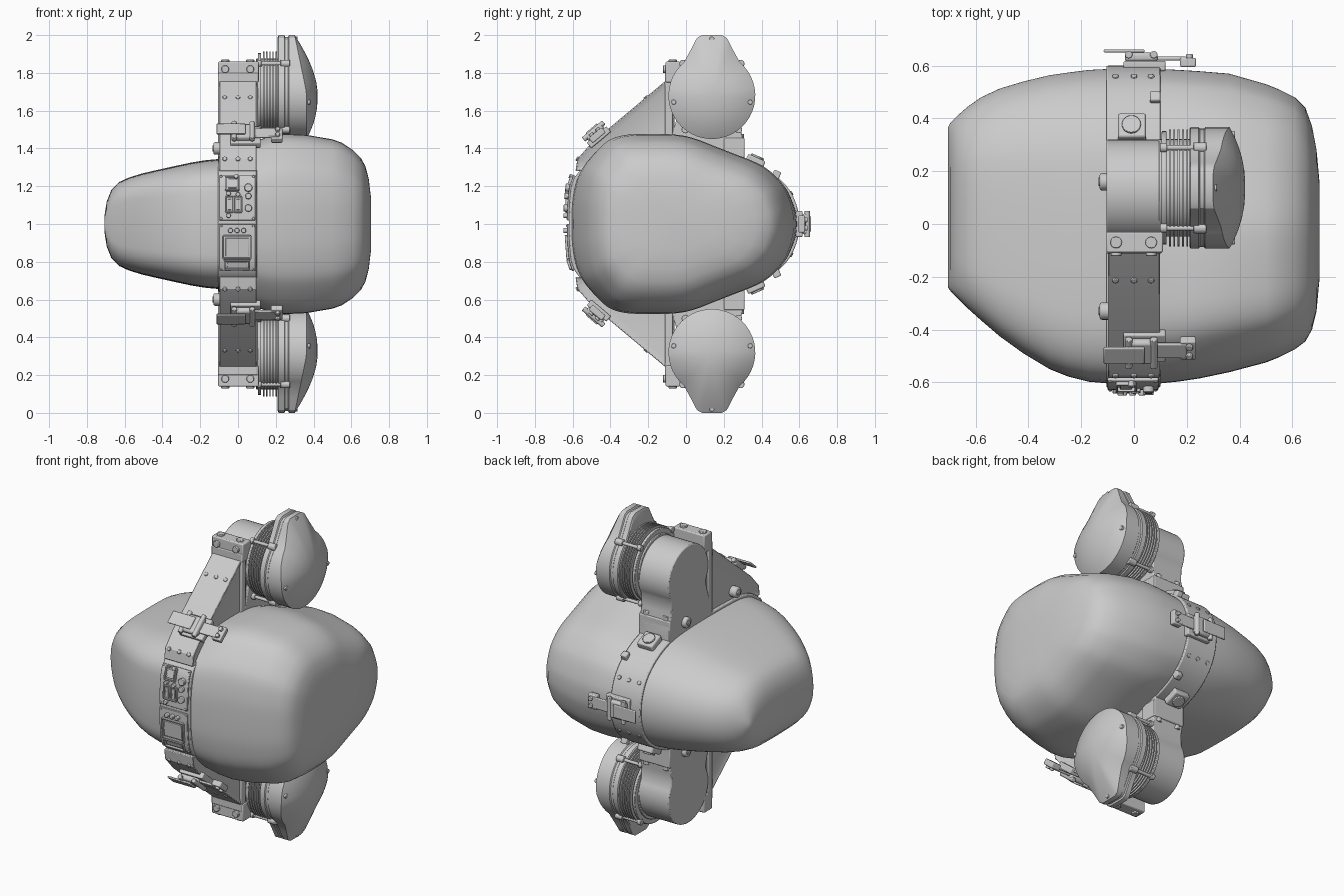
import bpy, bmesh
from math import sin, cos, pi, radians, atan2, hypot
from mathutils import Vector, Matrix
from mathutils.geometry import intersect_point_line

if "Cube" in bpy.data.objects:
    bpy.data.objects.remove(bpy.data.objects["Cube"])

I = Matrix()


def add(name, bm, M=I, bevel=0, angle=32):
    bm.transform(M)
    bmesh.ops.recalc_face_normals(bm, faces=bm.faces)
    me = bpy.data.meshes.new(name)
    bm.to_mesh(me)
    bm.free()
    me.shade_smooth()
    me.set_sharp_from_angle(angle=radians(angle))
    ob = bpy.data.objects.new(name, me)
    bpy.context.collection.objects.link(ob)
    if bevel:
        m = ob.modifiers.new("bevel", 'BEVEL')
        m.width, m.segments, m.limit_method = bevel, 2, 'ANGLE'
        m.angle_limit = radians(40)
    return ob


def box(name, x, y, z, M=I, bevel=.006):
    """Box from three (min, max) ranges."""
    bm = bmesh.new()
    bmesh.ops.create_cube(bm, size=1)
    for v in bm.verts:
        v.co = [(r[0] + r[1]) / 2 + c * (r[1] - r[0]) for r, c in zip((x, y, z), v.co)]
    return add(name, bm, M, bevel)


def cyl(name, loc, r, depth, axis='z', M=I, n=20, bevel=.003):
    bm = bmesh.new()
    bmesh.ops.create_cone(bm, segments=n, radius1=r, radius2=r, depth=depth, cap_ends=True)
    R = {'z': I, 'x': Matrix.Rotation(pi / 2, 4, 'Y'), 'y': Matrix.Rotation(pi / 2, 4, 'X')}[axis]
    return add(name, bm, M @ Matrix.Translation(loc) @ R, bevel)


def loft(name, rings, bevel=0, inset=None, angle=32):
    bm = bmesh.new()
    vs = [[bm.verts.new(p) for p in r] for r in rings]
    n = len(vs[0])
    for a, b in zip(vs, vs[1:]):
        for i in range(n):
            bm.faces.new((a[i], a[(i + 1) % n], b[(i + 1) % n], b[i]))
    caps = [bm.faces.new(vs[0]), bm.faces.new(vs[-1])]
    if inset:
        bmesh.ops.recalc_face_normals(bm, faces=bm.faces)
        bmesh.ops.inset_individual(bm, faces=caps, thickness=inset, depth=-.012)
    return add(name, bm, I, bevel, angle)


def prism(name, pts, x0, x1, bevel=0, inset=None):
    return loft(name, [[(x, y, z) for y, z in pts] for x in (x0, x1)], bevel, inset)


def outline(half, cut):
    """Mirror half an outline about z = 0, round its corners, normalise it."""
    p = half + [(y, -z) for y, z in reversed(half)]
    for c in (cut, .25, .25):
        p = [(a[0] * k + b[0] * (1 - k), a[1] * k + b[1] * (1 - k))
             for a, b in zip(p, p[1:] + p[:1]) for k in (1 - c, c)]
    lo, hi, top = min(q[0] for q in p), max(q[0] for q in p), max(q[1] for q in p)
    return [((y - lo) / (hi - lo), z / top) for y, z in p]


egg = outline([(-.62, .13), (-.585, .30), (-.45, .45), (-.34, .485), (-.02, .485), (.2, .40), (.43, .315),
               (.55, .2), (.60, .06)], .2)
loaf = outline([(-.62, .1), (-.60, .26), (-.47, .345), (-.25, .36), (.2, .36), (.38, .32), (.53, .22), (.60, .08)], .25)


def section(shape, y0, y1, zh):
    return [(y0 + u * (y1 - y0), 1 + w * zh) for u, w in shape]


def pod(name, shape, stations):
    loft(name, [[(x, y, z) for y, z in section(shape, a, b, h)] for x, a, b, h in stations])


# Two body pods: tall one on the right, flatter tapering one on the left
pod("right_pod", egg, [(.09, -.605, .588, .44), (.17, -.597, .584, .465), (.25, -.585, .579, .477),
                       (.36, -.562, .57, .472), (.5, -.525, .53, .448), (.55, -.505, .51, .43), (.61, -.475, .48, .39),
                       (.65, -.445, .44, .35), (.675, -.40, .37, .305), (.692, -.33, .28, .24), (.704, -.2, .15, .14)])
pod("left_pod", loaf, [(-.09, -.605, .588, .345), (-.17, -.598, .584, .338), (-.25, -.578, .574, .325),
                       (-.32, -.55, .564, .31), (-.42, -.49, .54, .288), (-.51, -.425, .513, .267),
                       (-.58, -.365, .48, .245), (-.63, -.32, .445, .222), (-.67, -.28, .41, .182),
                       (-.695, -.255, .385, .12), (-.706, -.24, .365, .05)])

# Centre band between the pods
band = section(loaf, -.62, .6, .36)
prism("centre_band", band, -.105, .1, .006)


def near(y, z):
    """Frame on the band surface: local z points outwards."""
    p, best = Vector((y, z, 0)), None
    for a, b in zip(band, band[1:] + band[:1]):
        a, b = Vector((*a, 0)), Vector((*b, 0))
        q, t = intersect_point_line(p, a, b)
        q = a.lerp(b, min(1, max(0, t)))
        if best is None or (q - p).length < best[0]:
            d = (b - a).normalized()
            nrm = Vector((d.y, -d.x))
            if nrm.dot(Vector((q.x + .02, q.y - 1))) < 0:
                nrm = -nrm
            best = ((q - p).length, q, nrm)
    _, q, nrm = best
    return Matrix.Translation((0, q.x, q.y)) @ Matrix.Rotation(atan2(-nrm.x, nrm.y), 4, 'X')


def strip(name, x0, x1, z0, z1, d):
    """Curved panel lying on the front of the band."""
    ms = [near(-.66, z0 + (z1 - z0) * i / 10) for i in range(11)]
    pts = [m @ Vector((0, 0, d)) for m in ms] + [m @ Vector((0, 0, -.02)) for m in reversed(ms)]
    prism(name, [(p.y, p.z) for p in pts], x0, x1, .003)


def rivets(M):
    for x in (-.07, 0, .065):
        cyl("rivet", (x, 0, 0), .012, .012, M=M)


def frame(name, x, w, h, z, t=.008):
    """Raised rectangular rim with a plate inside it."""
    M = near(-.66, z)
    for s in (-1, 1):
        box(name + "_side", (x + s * w / 2 - t / 2, x + s * w / 2 + t / 2), (-h / 2, h / 2), (-.01, .022), M, .002)
        box(name + "_edge", (x - w / 2, x + w / 2), (s * h / 2 - t / 2, s * h / 2 + t / 2), (-.01, .022), M, .002)
    box(name + "_plate", (x - w / 2 + .012, x + w / 2 - .012), (-h / 2 + .012, h / 2 - .012), (-.01, .016), M, .002)


# Front control panels, ports, buttons and display
strip("port_panel", -.1, .092, 1.02, 1.3, .01)
strip("display_panel", -.1, .092, .715, 1.0, .01)
frame("network_port", -.03, .07, .075, 1.23)
for x in (-.045, 0):
    frame("data_port", x, .042, .08, 1.105)
frame("display", -.005, .145, .12, .875)
frame("slot", -.005, .13, .05, .77)
for x, z, r in ((.055, 1.2, .021), (.055, 1.15, .016), (.055, 1.085, .019), (-.01, 1.285, .012), (-.05, 1.165, .012),
                (0, 1.16, .012), (-.05, 1.045, .012), (-.04, .965, .013), (-.005, .965, .013), (.03, .965, .013)):
    cyl("button", (x, 0, .015), r, .03, M=near(-.66, z))
for z in (1.03, 1.29, .73, .99):
    for x in (-.09, .082):
        cyl("panel_screw", (x, 0, .01), .007, .008, M=near(-.66, z))


def clip(M):
    """Toggle latch: base, body, lever, pins and a hooked arm."""
    box("clip_base", (-.04, .12), (-.068, .068), (-.02, .018), M)
    box("clip_body", (-.035, .09), (-.055, .055), (.015, .05), M, .012)
    box("clip_lever", (-.115, .04), (-.04, .04), (.05, .062), M, .005)
    for x in (-.02, .075):
        cyl("clip_pin", (x, 0, .042), .014, .14, 'y', M)
    box("clip_arm", (.07, .2), (-.035, .035), (.02, .034), M, .005)
    box("clip_hook", (.175, .235), (-.045, .045), (-.005, .03), M)
    for s in (-1, 1):
        cyl("clip_screw", (.21, s * .022, .034), .013, .02, M=M)


clip(near(.7, 1.0))
before = set(bpy.context.collection.objects)

# ---- Upper assembly (mirrored to the underside afterwards) ----
# Sloped front strut with recessed sides
prism("strut", [(-.585, 1.28), (-.575, 1.345), (-.5, 1.43), (-.1, 1.765), (-.06, 1.765), (-.06, 1.32), (-.3, 1.3)],
      -.1, .1, .005, .035)
slope = Matrix.Rotation(radians(40), 4, 'X')
rivets(Matrix.Translation((0, -.213, 1.67)) @ slope)
clip(Matrix.Translation((0, -.462, 1.46)) @ slope)
rivets(Matrix.Translation((0, -.575, 1.345)) @ Matrix.Rotation(radians(60), 4, 'X'))
rivets(near(.57, 1.17))
for y in (-.33, .16):
    cyl("side_boss", (-.105, y, 1.4), .033, .05, 'x', bevel=.008)
    cyl("side_boss_pin", (-.128, y, 1.4), .016, .014, 'x')

# Motor housing, flange and feet
arc = [(.125 + .195 * cos(a * pi / 24), 1.67 + .19 * sin(a * pi / 24)) for a in range(-4, 29)]
prism("motor_housing", arc + [(-.06, 1.52), (-.09, 1.42), (-.09, 1.3), (.31, 1.3), (.31, 1.42), (.29, 1.5)],
      -.105, .105, .006)
box("mount_flange", (-.105, .11), (-.108, -.03), (1.75, 1.86))
box("mount_plate", (-.105, .105), (-.112, -.07), (1.32, 1.8))
box("rear_foot", (-.105, .11), (.2, .31), (1.35, 1.455))
for x in (-.068, .065):
    cyl("flange_bolt", (x, -.07, 1.86), .022, .02)
    cyl("flange_bolt", (x, -.112, 1.82), .02, .02, 'y')
    cyl("foot_bolt", (x, .285, 1.46), .022, .035)

# Cooling fins
cyl("fin_core", (.16, .137, 1.69), .185, .13, 'x', n=48)
cyl("fin_backplate", (.114, .137, 1.69), .215, .018, 'x', n=48)
for i in range(5):
    cyl("cooling_fin", (.136 + i * .0165, .137, 1.69), .222, .007, 'x', n=56, bevel=0)

# Domed pear-shaped cover
pear = [(.137 + .23 * cos(radians(a)), 1.68 + .23 * sin(radians(a))) for a in range(130, 411, 8)]
pear += [(.25, 1.92), (.232, 1.955), (.216, 1.985), (.19, 2.0), (.137, 2.0), (.085, 2.0), (.058, 1.985),
         (.042, 1.955), (.024, 1.92)]


def ring(s, dome):
    """Scaled cover outline, turning circular towards the middle of the dome."""
    out = []
    for y, z in pear:
        dy, dz = y - .137, z - 1.68
        r = hypot(dy, dz)
        x = dome
        if dome is None:
            edge = .362 - .062 * min(1, max(0, (z - 1.7) / .3))
            x = .422 - (.422 - edge) * s ** 2.2
        k = s * (s + (1 - s) * .23 / r)
        out.append((x, .137 + dy * k, 1.68 + dz * k))
    return out


loft("motor_cover", [ring(.97, .21), ring(1, .215), ring(1, .245), ring(.975, .25), ring(.975, .265), ring(1, .27)]
     + [ring(s, None) for s in (1, .97, .92, .85, .75, .65, .5, .3, .1)])
for a in (48, 132, 232, 308):
    y, z = .137 + .228 * cos(radians(a)), 1.68 + .228 * sin(radians(a))
    cyl("cover_lug", (.25, y, z), .02, .05, 'x')
    cyl("tie_rod", (.18, y, z), .01, .16, 'x', n=12)
    cyl("housing_lug", (.112, y, z), .018, .025, 'x')
cyl("cover_screw", (.305, .137, 1.98), .013, .02, 'x')
for y in (-.065, .34):
    cyl("cover_screw", (.37, y, 1.645), .013, .025, 'x')

# Tilted sensor on the rear of the band
M = Matrix.Translation((0, .36, 1.315)) @ Matrix.Rotation(radians(-24), 4, 'X')
box("sensor_base", (-.06, .045), (-.05, .05), (-.05, .04), M, .008)
cyl("sensor_lens", (-.01, 0, .04), .036, .02, M=M)
box("sensor_bracket", (.06, .1), (.11, .15), (-.04, .02), M)

# Mirror the upper assembly below z = 1
flip = Matrix.Translation((0, 0, 2)) @ Matrix.Diagonal((1, 1, -1, 1))
for ob in [o for o in bpy.context.collection.objects if o not in before]:
    low = ob.copy()
    low.data = ob.data.copy()
    low.data.transform(flip)
    low.data.flip_normals()
    low.name = "lower_" + ob.name.split('.')[0]
    bpy.context.collection.objects.link(low)
